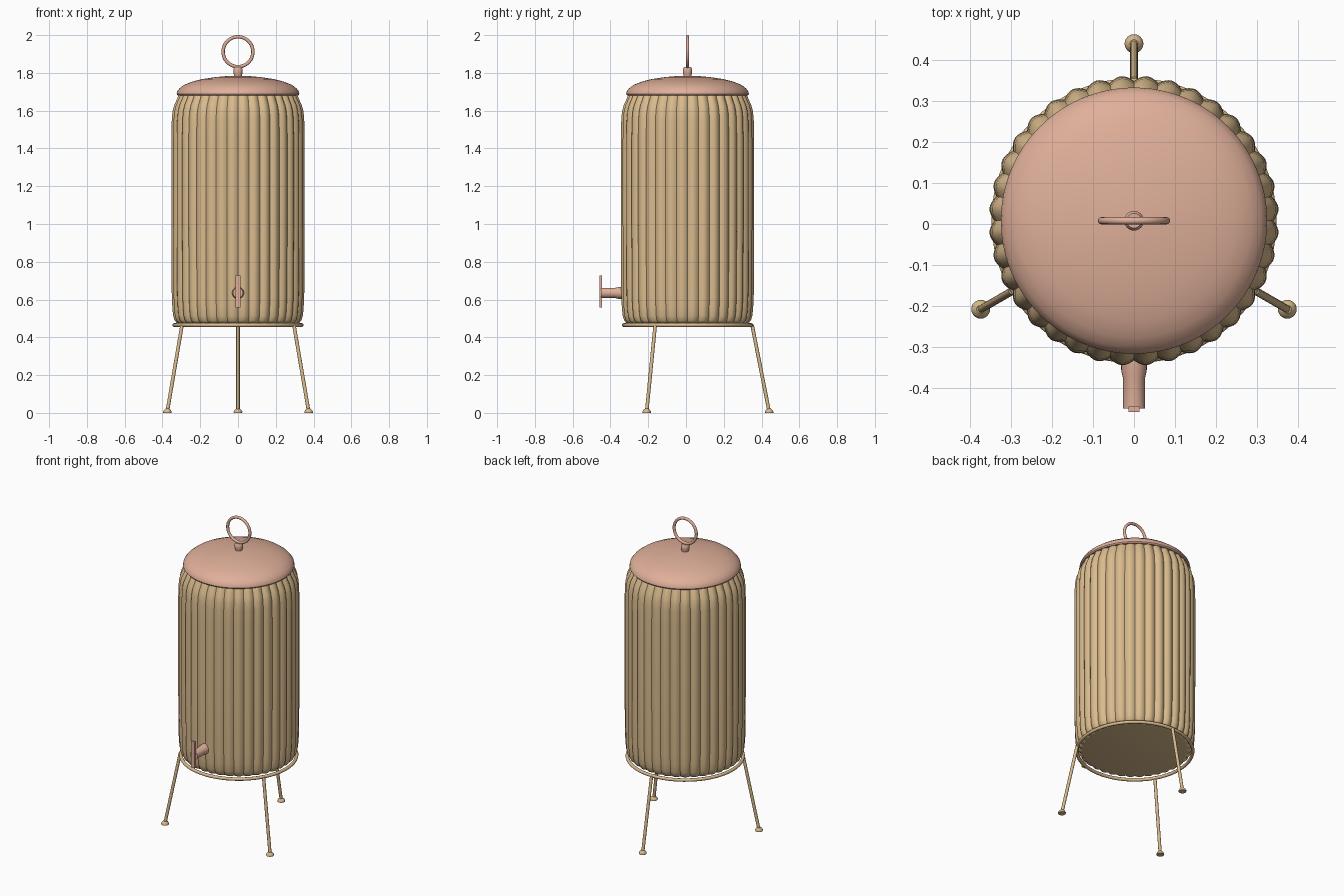
import bpy
import math
from mathutils import Vector

cube = bpy.data.objects.get("Cube")
if cube:
    bpy.data.objects.remove(cube, do_unlink=True)

CY = 0.008  # axis of the vessel


def material(name, rgb):
    m = bpy.data.materials.new(name)
    m.use_nodes = True
    m.diffuse_color = (*rgb, 1)
    m.node_tree.nodes["Principled BSDF"].inputs["Base Color"].default_value = (*rgb, 1)
    return m


TAN = material("brass_tan", (0.70, 0.50, 0.27))
ROSE = material("rose_copper", (0.74, 0.43, 0.32))


def finish(ob, name, mat, angle=40):
    ob.name = name
    ob.data.materials.append(mat)
    bpy.ops.object.select_all(action="DESELECT")
    ob.select_set(True)
    bpy.context.view_layer.objects.active = ob
    bpy.ops.object.shade_smooth_by_angle(angle=math.radians(angle))
    return ob


def lathe(name, profile, mat, steps=64, flute=None, center=(0, CY, 0), angle=40):
    """Capped surface of revolution; flute(angle, z) offsets the radius."""
    verts, faces = [], []
    for r, z in profile:
        for i in range(steps):
            a = math.tau * i / steps
            rr = r + (flute(a, z) if flute else 0)
            verts.append((rr * math.cos(a), rr * math.sin(a), z))
    for j in range(len(profile) - 1):
        for i in range(steps):
            k = (i + 1) % steps
            faces.append((j * steps + i, j * steps + k, (j + 1) * steps + k, (j + 1) * steps + i))
    faces.append(tuple(reversed(range(steps))))
    faces.append(tuple(range((len(profile) - 1) * steps, len(profile) * steps)))
    me = bpy.data.meshes.new(name)
    me.from_pydata(verts, [], faces)
    ob = bpy.data.objects.new(name, me)
    ob.location = center
    bpy.context.collection.objects.link(ob)
    return finish(ob, name, mat, angle)


def rod(name, a, b, r, mat, sides=16):
    a, b = Vector(a), Vector(b)
    bpy.ops.mesh.primitive_cylinder_add(vertices=sides, radius=r, depth=(b - a).length, location=(a + b) / 2)
    ob = bpy.context.object
    ob.rotation_euler = (b - a).to_track_quat("Z", "Y").to_euler()
    return finish(ob, name, mat)


def ring(name, major, minor, z, mat, upright=False):
    bpy.ops.mesh.primitive_torus_add(major_radius=major, minor_radius=minor, major_segments=64,
                                     minor_segments=12, location=(0, CY, z),
                                     rotation=(math.pi / 2 if upright else 0, 0, 0))
    return finish(bpy.context.object, name, mat)


# Fluted body with rounded shoulder and base
FLUTES = 36


def flute(a, z):
    return 0.013 * (abs(math.sin(a * FLUTES / 2)) - 1)


body = [(0.305, 0.472), (0.325, 0.476), (0.337, 0.49), (0.345, 0.515), (0.349, 0.56), (0.352, 0.62),
        (0.354, 1.0), (0.354, 1.45), (0.352, 1.55), (0.348, 1.595), (0.339, 1.63), (0.326, 1.657),
        (0.317, 1.68), (0.31, 1.69)]
lathe("fluted_body", body, TAN, FLUTES * 8, flute, angle=50)

# Domed lid, knob and ring handle
lid = [(0.30, 1.68), (0.32, 1.681), (0.325, 1.688), (0.322, 1.702), (0.31, 1.718), (0.285, 1.737),
       (0.245, 1.753), (0.19, 1.767), (0.125, 1.777), (0.06, 1.783), (0.01, 1.785)]
lathe("lid", lid, ROSE, 96)
lathe("lid_knob", [(0.02, 1.775), (0.021, 1.79), (0.024, 1.80), (0.024, 1.822), (0.018, 1.83)], ROSE, 24)
ring("ring_handle", 0.079, 0.009, 1.912, ROSE, upright=True)

# Stand: hoop and three splayed legs with feet
ring("stand_hoop", 0.338, 0.01, 0.465, TAN)
for n, deg in enumerate((90, 210, 330), 1):
    d = Vector((math.cos(math.radians(deg)), math.sin(math.radians(deg)), 0))
    axis = Vector((0, CY, 0))
    foot = axis + d * 0.432
    rod(f"leg_{n}", foot + Vector((0, 0, 0.008)), axis + d * 0.342 + Vector((0, 0, 0.465)), 0.0095, TAN)
    lathe(f"foot_{n}", [(0.022, 0), (0.023, 0.006), (0.018, 0.015), (0.010, 0.022)], TAN, 24, center=foot)

# Tap: tapered barrel pointing forward with a vertical lever and spout
tap = lathe("tap_barrel", [(0.032, 0), (0.031, 0.03), (0.027, 0.045), (0.027, 0.12)], ROSE, 24,
            center=(0, -0.33, 0.635))
tap.rotation_euler = (math.pi / 2, 0, 0)
bpy.ops.mesh.primitive_cube_add(size=1, location=(0, -0.452, 0.643))
lever = bpy.context.object
lever.scale = (0.026, 0.014, 0.17)
finish(lever, "tap_lever", ROSE)
